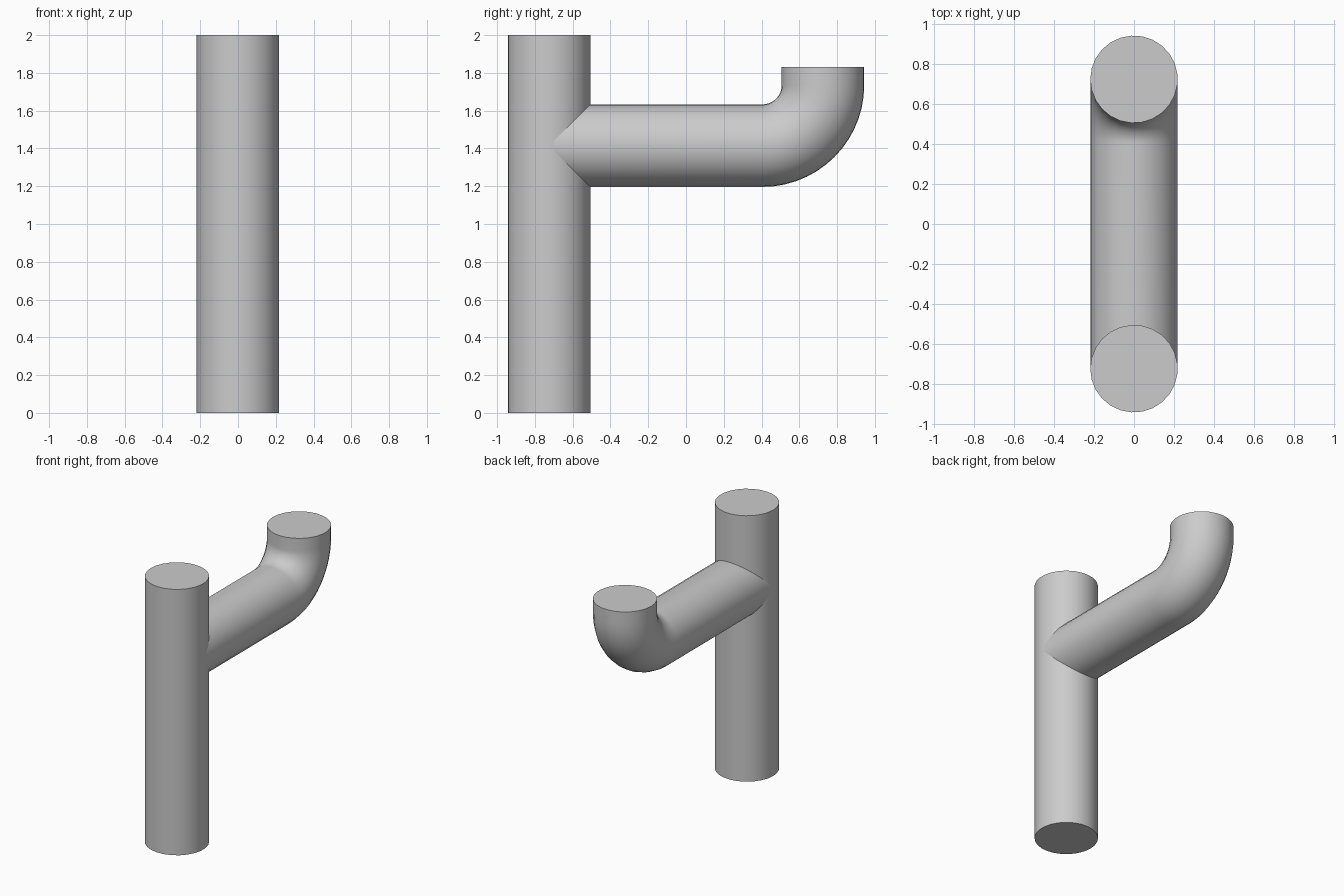
import bpy
import bmesh
from math import sin, cos, pi, radians
from mathutils import Vector

cube = bpy.data.objects.get("Cube")
if cube:
    bpy.data.objects.remove(cube, do_unlink=True)

RADIUS, SIDES = 0.219, 25
TRUNK_Y, OUTLET_Y = -0.725, 0.725
BRANCH_Z, BEND = 1.415, 0.32

# One flat colour for every pipe
grey = bpy.data.materials.new("pipe grey")
grey.use_nodes = True
colour = (0.6, 0.6, 0.6, 1)
grey.diffuse_color = colour
grey.node_tree.nodes["Principled BSDF"].inputs["Base Color"].default_value = colour


def pipe(name, stations):
    """Sweep a capped round section along (y, z, pitch) stations."""
    bm = bmesh.new()
    rings = []
    for y, z, pitch in stations:
        across = Vector((0, sin(pitch), -cos(pitch)))
        ring = []
        for i in range(SIDES):
            a = 2 * pi * i / SIDES
            offset = Vector((-cos(a), 0, 0)) + across * sin(a)
            ring.append(bm.verts.new(Vector((0, y, z)) + offset * RADIUS))
        rings.append(ring)
    for r0, r1 in zip(rings, rings[1:]):
        for i in range(SIDES):
            j = (i + 1) % SIDES
            bm.faces.new((r0[i], r0[j], r1[j], r1[i]))
    bm.faces.new(rings[0])
    bm.faces.new(rings[-1])
    bmesh.ops.recalc_face_normals(bm, faces=bm.faces)
    mesh = bpy.data.meshes.new(name)
    bm.to_mesh(mesh)
    bm.free()
    mesh.materials.append(grey)
    obj = bpy.data.objects.new(name, mesh)
    bpy.context.collection.objects.link(obj)
    bpy.ops.object.select_all(action='DESELECT')
    obj.select_set(True)
    bpy.context.view_layer.objects.active = obj
    bpy.ops.object.shade_smooth_by_angle(angle=radians(35))
    return obj


# Upright main pipe
pipe("main_pipe", [(TRUNK_Y, 0, pi / 2), (TRUNK_Y, 2, pi / 2)])

# Side branch: straight run, quarter bend, short upright outlet
branch = [(TRUNK_Y, BRANCH_Z, 0)]
STEPS = 14
for k in range(STEPS + 1):
    t = pi / 2 * k / STEPS
    branch.append((OUTLET_Y - BEND + BEND * sin(t), BRANCH_Z + BEND * (1 - cos(t)), t))
branch.append((OUTLET_Y, 1.83, pi / 2))
pipe("branch_pipe", branch)
